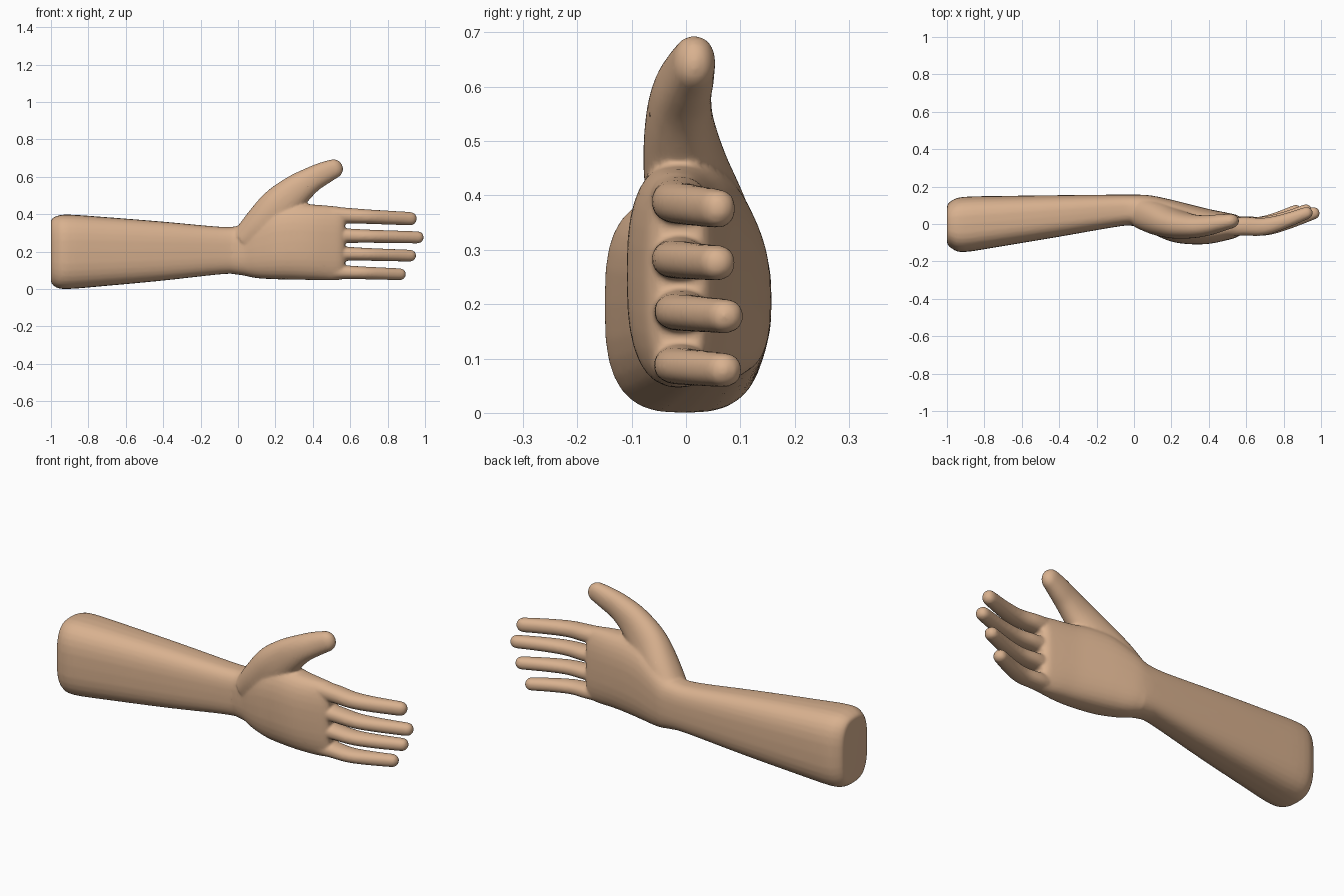
import bpy, bmesh, math
from mathutils import Vector

if "Cube" in bpy.data.objects:
    bpy.data.objects.remove(bpy.data.objects["Cube"])

skin = bpy.data.materials.new("skin")
skin.diffuse_color = (0.69, 0.44, 0.275, 1)
skin.use_nodes = True
skin.node_tree.nodes["Principled BSDF"].inputs["Base Color"].default_value = skin.diffuse_color

bm = bmesh.new()
Y = Vector((0, 1, 0))


def spline(rows, steps=4):
    """Catmull-Rom interpolation of station rows."""
    rows = [Vector(r) for r in rows]
    pts = [rows[0]] + rows + [rows[-1]]
    out = []
    for a, b, c, d in zip(pts, pts[1:], pts[2:], pts[3:]):
        for i in range(steps):
            t = i / steps
            out.append(0.5 * (2 * b + (c - a) * t + (2 * a - 5 * b + 4 * c - d) * t * t
                              + (3 * b - a - 3 * c + d) * t ** 3))
    return out + [rows[-1]]


def loft(stations, power=2.0, axis=None, tip=False, sides=32):
    """Skin superellipse sections; each station is (centre, half depth, half height)."""
    secs = []
    for i, (c, hy, hz) in enumerate(stations):
        t = axis or (stations[min(i + 1, len(stations) - 1)][0]
                     - stations[max(i - 1, 0)][0]).normalized()
        secs.append((c, hy, hz, t))
    if tip:  # rounded end
        c, hy, hz, t = secs[-1]
        for k in range(1, 6):
            a = k * math.pi / 11
            secs.append((c + t * hz * math.sin(a), hy * math.cos(a), hz * math.cos(a), t))
    rings = []
    for c, hy, hz, t in secs:
        up = t.cross(Y).normalized()
        side = up.cross(t)
        ring = []
        for j in range(sides):
            a = 2 * math.pi * j / sides
            ca, sa = math.cos(a), math.sin(a)
            u = math.copysign(abs(ca) ** (2 / power), ca) * hy
            v = math.copysign(abs(sa) ** (2 / power), sa) * hz
            ring.append(bm.verts.new(c + side * u + up * v))
        rings.append(ring)
    for r, s in zip(rings, rings[1:]):
        for j in range(sides):
            k = (j + 1) % sides
            bm.faces.new((r[j], r[k], s[k], s[j]))
    bm.faces.new(rings[0][::-1])
    bm.faces.new(rings[-1])


def body(rows, power):
    """Loft along x from (x, y min, y max, z min, z max)."""
    st = []
    rows = [(*r[:3], r[3]) + (r[4],) for r in rows]
    a = spline([r[:3] for r in rows])
    b = spline([(r[3], r[4], 0) for r in rows])
    for p, q in zip(a, b):
        st.append((Vector((p.x, (p.y + p.z) / 2, (q.x + q.y) / 2)),
                   (p.z - p.y) / 2, (q.y - q.x) / 2))
    loft(st, power, Vector((1, 0, 0)))


def limb(path, radii, power=2.2):
    """Rounded limb along a path; radii are (half depth, half height)."""
    p = spline(path)
    r = spline([(a, b, 0) for a, b in radii])
    loft([(c, s.x, s.y) for c, s in zip(p, r)], power, tip=True)


# Forearm and wrist
body([(-1.0, -0.105, 0.10, 0.035, 0.37), (-0.975, -0.13, 0.125, 0.01, 0.388),
      (-0.91, -0.15, 0.145, 0.00, 0.398), (-0.7, -0.118, 0.15, 0.017, 0.384),
      (-0.4, -0.068, 0.154, 0.045, 0.36), (-0.1, -0.016, 0.157, 0.078, 0.333),
      (0.0, -0.008, 0.157, 0.08, 0.335), (0.06, -0.03, 0.155, 0.066, 0.35)], 2.9)

# Palm
body([(-0.03, -0.008, 0.157, 0.08, 0.333), (0.03, -0.018, 0.157, 0.072, 0.345),
      (0.1, -0.053, 0.151, 0.058, 0.39), (0.2, -0.094, 0.13, 0.052, 0.445),
      (0.3, -0.108, 0.105, 0.05, 0.46), (0.4, -0.106, 0.08, 0.048, 0.452),
      (0.5, -0.086, 0.06, 0.046, 0.444), (0.55, -0.07, 0.048, 0.05, 0.438),
      (0.572, -0.05, 0.03, 0.06, 0.428)], 2.7)

# Thumb
limb([(0.04, 0.06, 0.26), (0.13, 0.03, 0.345), (0.22, 0.0, 0.44), (0.31, -0.012, 0.525),
      (0.39, -0.008, 0.583), (0.46, 0.005, 0.62), (0.51, 0.014, 0.642)],
     [(0.085, 0.08), (0.09, 0.10), (0.078, 0.105), (0.064, 0.087),
      (0.055, 0.069), (0.047, 0.06), (0.04, 0.052)])

# Fingers: root height, tip height, tip x, root half height, sideways bend offset
for z0, z1, xt, hr, dy in [(0.396, 0.376, 0.953, 0.043, 0.0), (0.287, 0.276, 0.993, 0.039, 0.0),
                           (0.191, 0.178, 0.953, 0.038, 0.015), (0.092, 0.079, 0.898, 0.038, 0.012)]:
    end = xt - 0.032
    path, radii = [], []
    for t, y, hy, hz in [(0, -0.02, 0.046, 1.0), (0.2, -0.012, 0.05, 0.98),
                         (0.45, -0.014, 0.047, 0.9), (0.7, 0.012, 0.04, 0.87),
                         (1, 0.058, 0.033, 0.83)]:
        path.append((0.5 + (end - 0.5) * t, y + dy * t, z0 + (z1 - z0) * t))
        radii.append((hy, hr * hz))
    limb(path, radii)

bmesh.ops.recalc_face_normals(bm, faces=bm.faces)
mesh = bpy.data.meshes.new("forearm_and_hand")
bm.to_mesh(mesh)
bm.free()
mesh.materials.append(skin)
arm = bpy.data.objects.new("forearm_and_hand", mesh)
bpy.context.collection.objects.link(arm)

# Fuse the overlapping parts into one soft skin
fuse = arm.modifiers.new("fuse", "REMESH")
fuse.mode = "VOXEL"
fuse.voxel_size = 0.007
fuse.use_smooth_shade = True
soft = arm.modifiers.new("soften", "SMOOTH")
soft.factor = 0.5
soft.iterations = 8
thin = arm.modifiers.new("thin", "DECIMATE")
thin.ratio = 0.3
